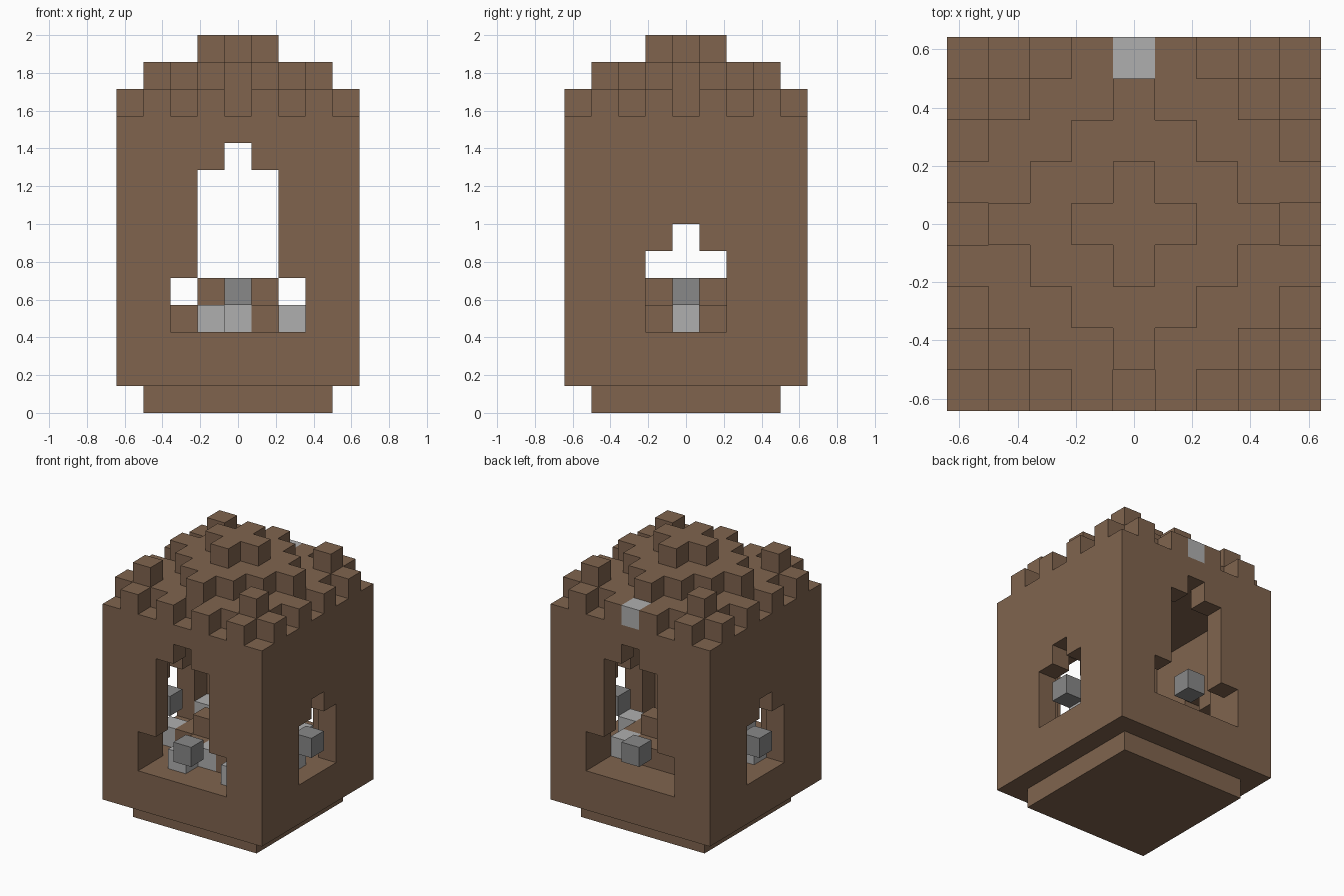
import bpy, bmesh
from mathutils import Vector

if "Cube" in bpy.data.objects:
    bpy.data.objects.remove(bpy.data.objects["Cube"], do_unlink=True)

UNIT = 1 / 7          # edge of one block


def material(name, r, g, b):
    m = bpy.data.materials.new(name)
    m.use_nodes = True
    m.diffuse_color = (r, g, b, 1)
    m.node_tree.nodes["Principled BSDF"].inputs["Base Color"].default_value = (r, g, b, 1)
    return m


brown = material("earth brown", 0.215, 0.127, 0.076)
light_gray = material("light gray", 0.43, 0.43, 0.43)
dark_gray = material("dark gray", 0.246, 0.246, 0.246)


def square(radius, levels):
    """Solid square slab of blocks centred on the axis."""
    r = range(-radius, radius + 1)
    return {(i, j, k) for i in r for j in r for k in levels}


def keep(cells, rule):
    return {c for c in cells if rule(*c)}


def front_gap(i, k):
    # Stepped arch, wider at the sill
    return (k in (3, 4) and abs(i) <= 2) or (5 <= k <= 8 and abs(i) <= 1) or (k == 9 and i == 0)


def side_gap(j, k):
    # Small stepped window
    return (3 <= k <= 5 and abs(j) <= 1) or (k == 6 and j == 0)


def is_wall(i, j, k):
    if abs(i) == 4:
        return not side_gap(j, k)
    if abs(j) == 4:
        return not front_gap(i, k)
    return abs(i) == 3 and abs(j) == 3      # inner corner posts


def is_crown(i, j, k):
    reach = abs(i) + abs(j)
    if k == 11:                             # notched rim
        return max(abs(i), abs(j)) < 4 or (i + j) % 2 == 1
    if k == 12:                             # diamond with four corner blocks
        return reach <= 3 or abs(i) == abs(j) == 3
    return k == 10 or reach <= 1            # ceiling and top cross


def is_mound(i, j, k):
    if k == 4:
        return abs(i) == 1 and abs(j) == 1
    return abs(i) + abs(j) <= 3


loose = {(-3, 2, 3), (-3, -1, 3), (-1, -3, 3), (2, -3, 3), (0, -2, 3), (3, 0, 3), (2, 2, 3)}

parts = {
    "base": (square(3, [0]), brown),
    "floor_slab": (square(4, [1, 2]), brown),
    "walls": (keep(square(4, range(3, 10)), is_wall), brown),
    "stepped_roof": (keep(square(4, range(10, 14)), is_crown), brown),
    "inner_mound": (keep(square(2, [3, 4]), is_mound) - loose, brown),
    "loose_stones": (loose, light_gray),
    "rim_stone": ({(0, 4, 11)}, light_gray),
    "window_stones": ({(0, 4, 4), (0, -4, 4), (4, 0, 4), (-4, 0, 4)}, dark_gray),
}
solid = set().union(*(cells for cells, _ in parts.values()))


def build(name, cells, mat):
    """Skin the blocks with only the faces that are exposed to air."""
    bm = bmesh.new()
    for cell in cells:
        centre = Vector(cell) + Vector((0, 0, 0.5))
        for axis in range(3):
            for sign in (-1, 1):
                n = Vector((0, 0, 0))
                n[axis] = sign
                if tuple(int(a + b) for a, b in zip(cell, n)) in solid:
                    continue
                u = Vector((0, 0, 0))
                u[(axis + 1) % 3] = 0.5
                v = n.cross(u)
                mid = centre + n * 0.5
                corners = (mid - u - v, mid + u - v, mid + u + v, mid - u + v)
                bm.faces.new([bm.verts.new(p * UNIT) for p in corners])
    bmesh.ops.remove_doubles(bm, verts=bm.verts, dist=0.001)
    mesh = bpy.data.meshes.new(name)
    bm.to_mesh(mesh)
    bm.free()
    mesh.materials.append(mat)
    obj = bpy.data.objects.new(name, mesh)
    bpy.context.collection.objects.link(obj)


for part, (cells, mat) in parts.items():
    build(part, cells, mat)
